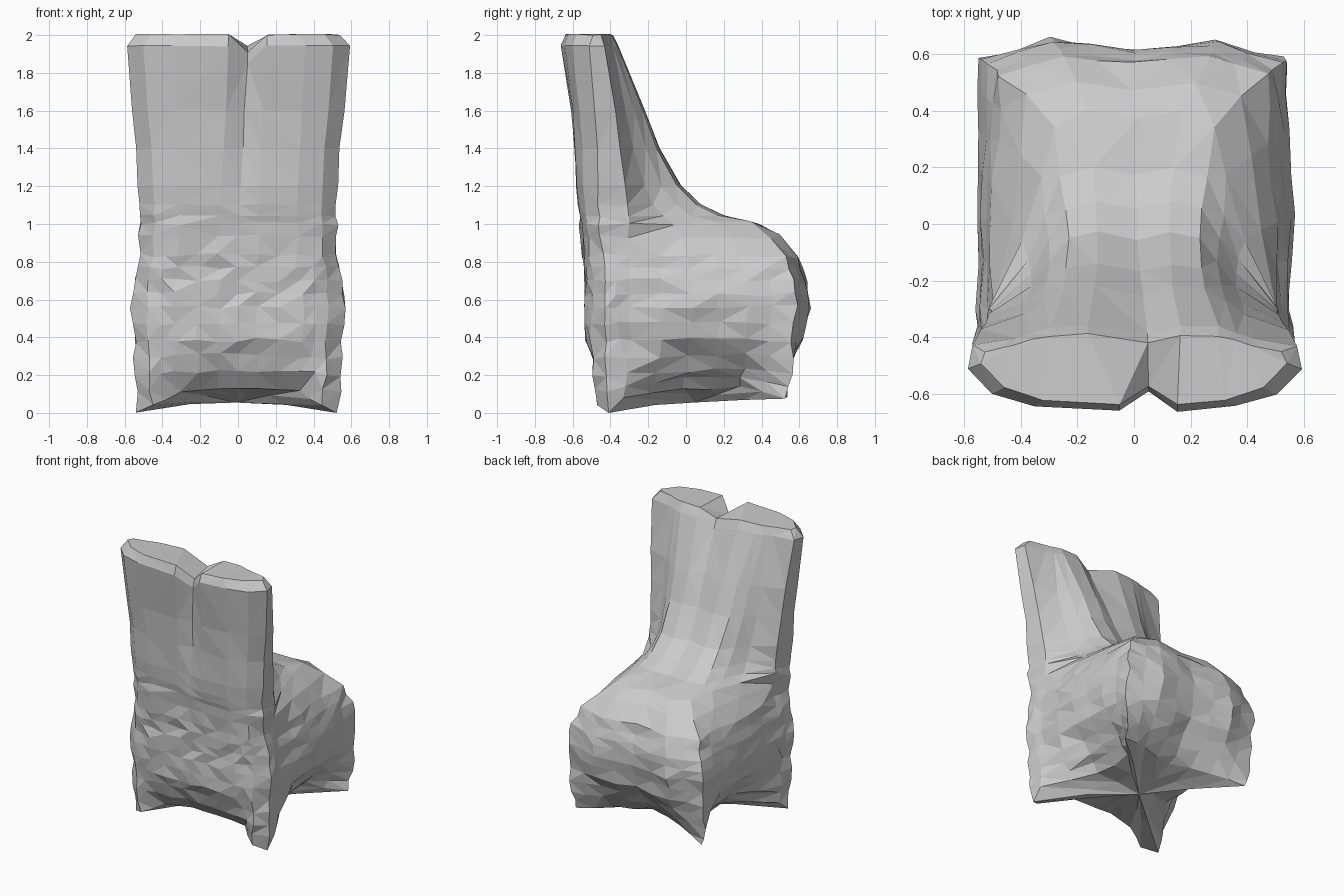
import bpy, bmesh, random
from mathutils import Vector

random.seed(4)
old = bpy.data.objects.get("Cube")
if old:
    bpy.data.objects.remove(old, do_unlink=True)

# Cross-sections: height, front y, slab half width, slab back y,
# mid half width, rear half width, rear y, pinch between the feet
LEVELS = [
    (.09, -.50, .53, -.34, .50, .51, .60, 1),
    (.20, -.52, .55, -.32, .52, .53, .62, .6),
    (.38, -.53, .55, -.30, .54, .54, .63, .12),
    (.56, -.53, .57, -.30, .56, .54, .65, 0),
    (.70, -.53, .55, -.30, .54, .52, .64, 0),
    (.83, -.54, .52, -.30, .50, .47, .59, 0),
    (.93, -.55, .52, -.30, .44, .38, .51, 0),
    (1.0, -.56, .52, -.30, .39, .28, .40, 0),
    (1.04, -.56, .52, -.30, .37, .26, .20, 0),
    (1.1, -.57, .52, -.31, .36, .24, .08, 0),
    (1.2, -.58, .53, -.32, .36, .23, -.03, 0),
    (1.4, -.59, .54, -.35, .38, .24, -.14, 0),
    (1.6, -.61, .56, -.37, .39, .25, -.22, 0),
    (1.94, -.66, .59, -.43, .42, .30, -.36, 0),
    (2.0, -.64, .54, -.45, .42, .30, -.39, 0),
]
LAST = 10  # index of the rear centre point in a half ring


def half_ring(z, yf, w, ys, m, b, yb, pinch):
    """Points from the front centre round one side to the rear centre."""
    tall = max(0, min(1, z - 1))
    side = 1 - .42 * pinch
    hollow = .13 * pinch ** 1.5
    rear_hollow = .2 * pinch
    rise = .04 * pinch
    foot = .12 * max(0, 1 - z / .2)
    depth = yb - ys
    dip = .06 if z > 1.9 else 0
    return [
        (0, yf + hollow + .07 * tall, z + rise - 1.5 * dip),
        (.1, yf + hollow, z + rise),
        (.6 * w, yf + .8 * hollow + .015 * tall, z + .5 * rise),
        (.85 * w, yf + .03 + .03 * tall, z - .7 * foot),
        (w, yf + .1 + .05 * tall, z - 1.3 * foot),
        (.97 * w, ys, z - .3 * foot),
        (m * side, ys + .35 * depth, z + rise),
        ((m + b) / 2 * side, ys + .66 * depth, z + rise),
        (b, ys + .93 * depth, z - .3 * foot),
        (.55 * b, yb - .75 * rear_hollow, z + rise),
        (0, yb - rear_hollow - .03, z + rise - dip),
    ]


# Tooth body: a loft through the sections
bm = bmesh.new()
rings = []
for level in LEVELS:
    half = half_ring(*level)
    shift = .05 * max(0, min(1, level[0] - .9))
    ring = []
    for i, (x, y, z) in enumerate(half):
        near = shift if i in (0, 1, LAST) else 0
        ring.append(bm.verts.new((x + near, y, z)))
    for i in range(LAST - 1, 0, -1):
        x, y, z = half[i]
        ring.append(bm.verts.new((-x + (shift if i == 1 else 0), y, z)))
    rings.append(ring)

count = 2 * LAST
for low, high in zip(rings, rings[1:]):
    for i in range(count):
        j = (i + 1) % count
        bm.faces.new((low[i], low[j], high[j], high[i]))

# Crown top: strips joining front points to rear points
for step in (1, -1):
    for i in range(5):
        ids = [i, i + 1, LAST - i - 1, LAST - i]
        corners = list(dict.fromkeys(rings[-1][step * k % count] for k in ids))
        bm.faces.new(corners)

# Underside: a shallow rounded belly between the four feet
belly = bmesh.ops.poke(bm, faces=[bm.faces.new(rings[0][::-1])])
belly["verts"][0].co = (0, .05, .06)

# Finer, lumpy facets on the lower body
lower = [e for e in bm.edges if max(v.co.z for v in e.verts) < .9
         and e.calc_length() > .13]
bmesh.ops.subdivide_edges(bm, edges=lower, cuts=1, use_grid_fill=True)
for v in bm.verts:
    size = .012 if v.co.z < 1.02 else .004
    v.co += Vector([random.uniform(-size, size) for axis in range(3)])
bmesh.ops.triangulate(bm, faces=bm.faces)
bmesh.ops.recalc_face_normals(bm, faces=bm.faces)

# Stand the lowest foot on the ground
bottom = min(v.co.z for v in bm.verts)
bmesh.ops.translate(bm, verts=bm.verts, vec=(0, 0, -bottom))

mesh = bpy.data.meshes.new("tooth_body")
bm.to_mesh(mesh)
bm.free()
tooth = bpy.data.objects.new("tooth_body", mesh)
bpy.context.collection.objects.link(tooth)

grey = bpy.data.materials.new("plain_grey")
grey.use_nodes = True
grey.diffuse_color = (.6, .6, .6, 1)
grey.node_tree.nodes["Principled BSDF"].inputs["Base Color"].default_value = (.6, .6, .6, 1)
mesh.materials.append(grey)
